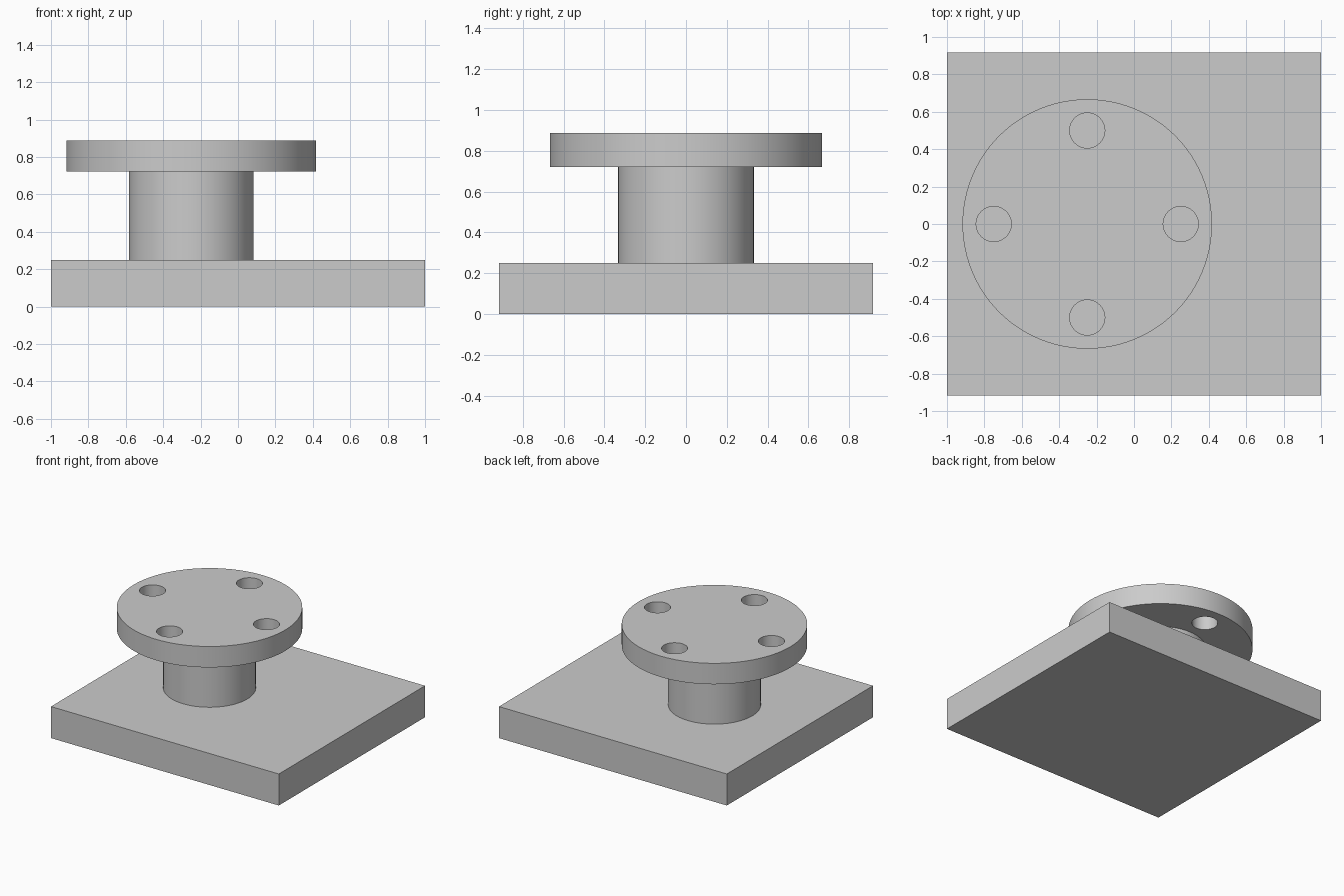
import bpy
import math

if "Cube" in bpy.data.objects:
    bpy.data.objects.remove(bpy.data.objects["Cube"], do_unlink=True)

AXIS_X = -0.25
BASE_TOP, NECK_TOP, FLANGE_TOP = 0.25, 0.722, 0.888

# Single light grey finish
grey = bpy.data.materials.new("light_grey")
grey.use_nodes = True
colour = (0.6, 0.6, 0.6, 1)
grey.diffuse_color = colour
grey.node_tree.nodes["Principled BSDF"].inputs["Base Color"].default_value = colour


def cylinder(name, radius, bottom, top, x=AXIS_X, y=0.0, sides=96):
    bpy.ops.mesh.primitive_cylinder_add(
        vertices=sides, radius=radius, depth=top - bottom,
        location=(x, y, (bottom + top) / 2))
    obj = bpy.context.object
    obj.name = name
    obj.data.materials.append(grey)
    return obj


def smooth(obj):
    bpy.ops.object.select_all(action="DESELECT")
    obj.select_set(True)
    bpy.context.view_layer.objects.active = obj
    bpy.ops.object.shade_smooth_by_angle(angle=math.radians(30))


# Rectangular base plate
bpy.ops.mesh.primitive_cube_add(size=1, location=(0, 0, BASE_TOP / 2))
base = bpy.context.object
base.name = "base_plate"
base.scale = (2, 1.833, BASE_TOP)
bpy.ops.object.transform_apply(location=False, rotation=False, scale=True)
base.data.materials.append(grey)

# Neck between plate and flange
neck = cylinder("neck", 0.333, BASE_TOP, NECK_TOP)
smooth(neck)

# Round flange with four through bolt holes
flange = cylinder("flange", 0.667, NECK_TOP, FLANGE_TOP)
for i in range(4):
    angle = i * math.pi / 2
    cutter = cylinder("bolt_hole_cutter", 0.094, NECK_TOP - 0.1, FLANGE_TOP + 0.1,
                      AXIS_X + 0.5 * math.cos(angle), 0.5 * math.sin(angle), 48)
    hole = flange.modifiers.new("bolt_hole", "BOOLEAN")
    hole.operation = "DIFFERENCE"
    hole.solver = "EXACT"
    hole.object = cutter
    bpy.context.view_layer.objects.active = flange
    bpy.ops.object.modifier_apply(modifier=hole.name)
    bpy.data.objects.remove(cutter, do_unlink=True)
smooth(flange)
